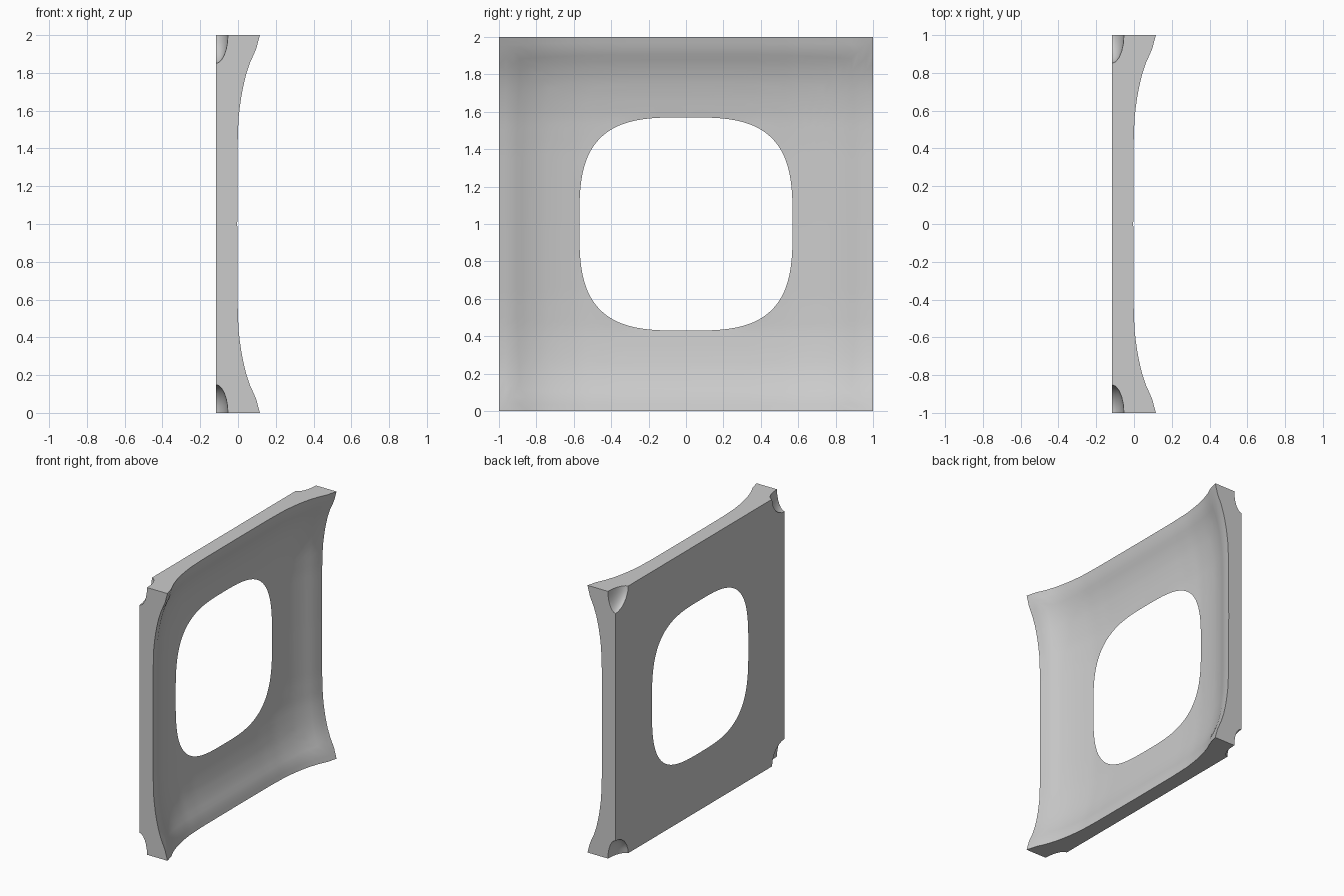
import bpy, bmesh, math
from mathutils import Matrix

if "Cube" in bpy.data.objects:
    bpy.data.objects.remove(bpy.data.objects["Cube"])

BACK = -0.117      # flat rear plane
HOLE = 0.57        # half width of the opening
POWER = 3.2        # squareness of the opening
SEGMENTS = 160
RINGS = 14

# Height profile of the dish, from its middle to its rim
PROFILE = [(0, 0), (0.4, 0.001), (0.57, 0.007), (0.68, 0.022), (0.77, 0.04),
           (0.85, 0.066), (0.93, 0.102), (1, 0.12)]


def rise(t):
    t = min(abs(t), 1)
    for (a, fa), (b, fb) in zip(PROFILE, PROFILE[1:]):
        if t <= b:
            return fa + (fb - fa) * (t - a) / (b - a)
    return PROFILE[-1][1]


def make_object(name, bm):
    bmesh.ops.recalc_face_normals(bm, faces=bm.faces)
    mesh = bpy.data.meshes.new(name)
    bm.to_mesh(mesh)
    bm.free()
    obj = bpy.data.objects.new(name, mesh)
    bpy.context.collection.objects.link(obj)
    return obj


grey = bpy.data.materials.new("plain_grey")
grey.use_nodes = True
colour = (0.6, 0.6, 0.6, 1)
grey.diffuse_color = colour
grey.node_tree.nodes["Principled BSDF"].inputs["Base Color"].default_value = colour

# Dished panel: rings from the rounded opening out to the square rim
bm = bmesh.new()
loops = [[] for _ in range(RINGS + 2)]
for i in range(SEGMENTS):
    angle = 2 * math.pi * i / SEGMENTS
    c, s = math.cos(angle), math.sin(angle)
    m = max(abs(c), abs(s))
    y, z = c / m, s / m
    inner = HOLE / (abs(y) ** POWER + abs(z) ** POWER) ** (1 / POWER)
    for r in range(RINGS + 1):
        t = r / RINGS
        k = inner + (1 - inner) * t
        x = BACK
        if r:
            x = max(rise(y * k) + rise(z * k) - 0.124, BACK + 0.01 * t)
        loops[r].append(bm.verts.new((x, y * k, 1 + z * k)))
    loops[-1].append(bm.verts.new((BACK, y, 1 + z)))

# Front rings, side walls, then the flat rear closing back to the opening
for a, b in zip(loops, loops[1:] + loops[:1]):
    for i in range(SEGMENTS):
        j = (i + 1) % SEGMENTS
        bm.faces.new((a[i], a[j], b[j], b[i]))
panel = make_object("dished_panel", bm)
panel.data.materials.append(grey)

# Hollow notches at the four rear corners
bm = bmesh.new()
for y in (-1, 1):
    for z in (-1, 1):
        place = Matrix.Translation((BACK - 0.002, y * 1.002, 1 + z * 1.002))
        size = Matrix.Diagonal((0.066, 0.152, 0.152, 1))
        bmesh.ops.create_uvsphere(bm, u_segments=20, v_segments=12,
                                  radius=1, matrix=place @ size)
cutter = make_object("corner_notch_cutter", bm)
cutter.data.materials.append(grey)
cutter.hide_render = True

cut = panel.modifiers.new("corner_notches", "BOOLEAN")
cut.operation = "DIFFERENCE"
cut.solver = "EXACT"
cut.object = cutter
bpy.ops.object.select_all(action="DESELECT")
panel.select_set(True)
bpy.context.view_layer.objects.active = panel
bpy.ops.object.modifier_apply(modifier=cut.name)
bpy.data.objects.remove(cutter)
bpy.ops.object.shade_smooth_by_angle(angle=math.radians(30))
